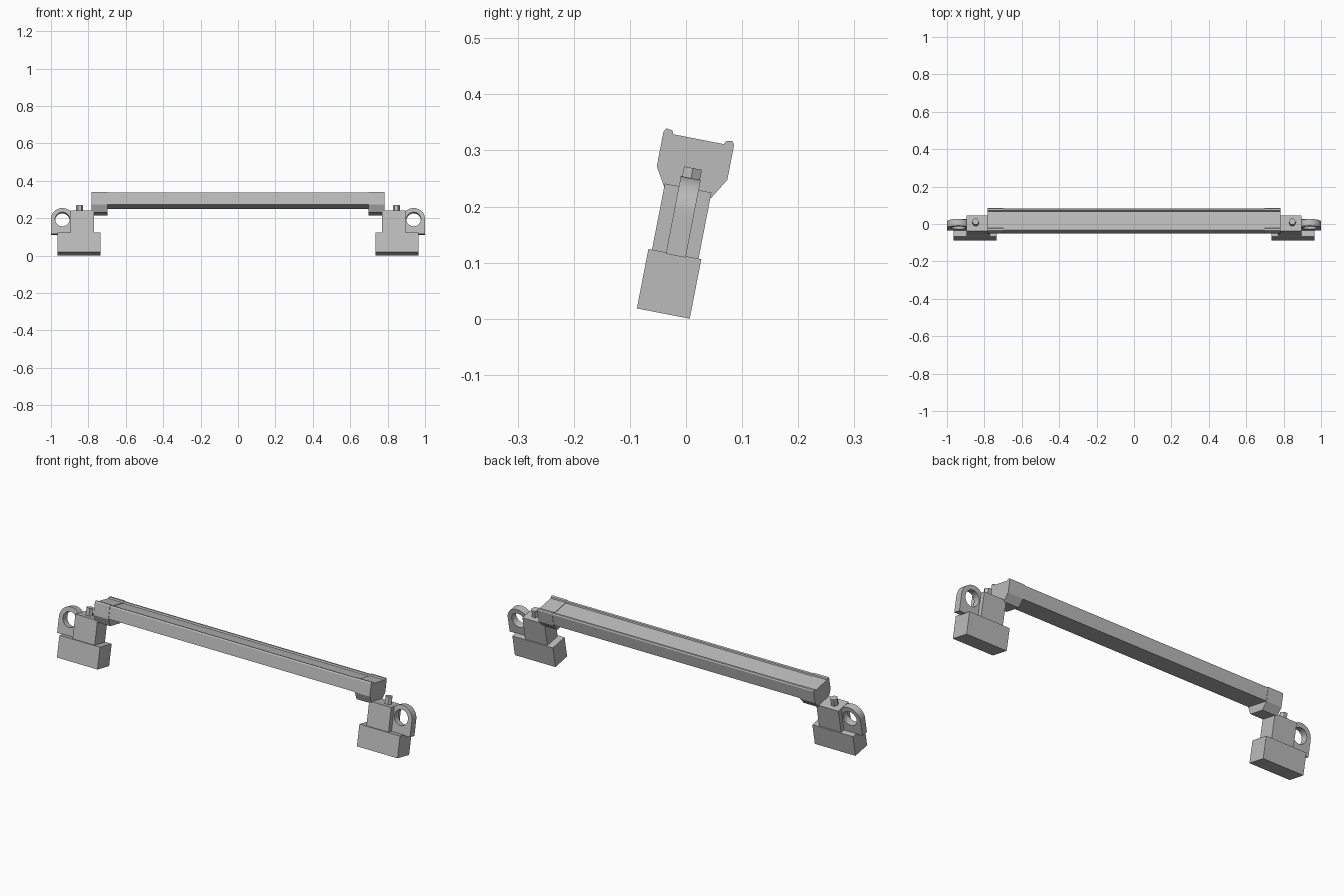
import bpy, bmesh, math

if "Cube" in bpy.data.objects:
    bpy.data.objects.remove(bpy.data.objects["Cube"], do_unlink=True)

TILT = math.radians(-11)   # the whole rail leans backward about x
MID = -0.039               # centre plane of rail, lug and pin in depth

grey = bpy.data.materials.new("plain_grey")
grey.use_nodes = True
COLOUR = (0.5, 0.5, 0.5, 1)
grey.diffuse_color = COLOUR
grey.node_tree.nodes["Principled BSDF"].inputs["Base Color"].default_value = COLOUR


def finish(name, bm, mirror=True, smooth=False):
    bmesh.ops.recalc_face_normals(bm, faces=bm.faces)
    mesh = bpy.data.meshes.new(name)
    bm.to_mesh(mesh)
    bm.free()
    mesh.materials.append(grey)
    obj = bpy.data.objects.new(name, mesh)
    bpy.context.collection.objects.link(obj)
    obj.rotation_euler.x = TILT
    if smooth:
        bpy.ops.object.select_all(action='DESELECT')
        obj.select_set(True)
        bpy.context.view_layer.objects.active = obj
        bpy.ops.object.shade_smooth_by_angle(angle=math.radians(30))
    if mirror:
        mod = obj.modifiers.new("mirror", 'MIRROR')
        mod.use_mirror_merge = False
    return obj


def extrude_x(name, profile, x0, x1, mirror=True):
    """Sweep a depth/height profile along x."""
    bm = bmesh.new()
    face = bm.faces.new([bm.verts.new((x0, u, w)) for u, w in profile])
    out = bmesh.ops.extrude_face_region(bm, geom=[face])
    verts = [g for g in out["geom"] if isinstance(g, bmesh.types.BMVert)]
    bmesh.ops.translate(bm, verts=verts, vec=(x1 - x0, 0, 0))
    return finish(name, bm, mirror)


def box(name, x0, x1, u0, u1, w0, w1):
    return extrude_x(name, [(u0, w0), (u1, w0), (u1, w1), (u0, w1)], x0, x1)


def symmetric(half):
    """Half profile (offset from MID, height), closed by its reflection."""
    return [(MID + d, w) for d, w in half] + [(MID - d, w) for d, w in reversed(half)]


# Rail with raised rims along its top edges
extrude_x("rail", symmetric([(0.062, 0.258), (0.062, 0.318), (0.058, 0.324),
                             (0.049, 0.323), (0.046, 0.316)]), -0.70, 0.70, mirror=False)

# End caps, tapering underneath
extrude_x("rail_end_cap", symmetric([(0.042, 0.22), (0.064, 0.257), (0.064, 0.32),
                                     (0.06, 0.3265), (0.049, 0.325), (0.046, 0.3185)]),
          0.698, 0.783)

# Feet and the blocks standing on them
box("foot", 0.735, 0.965, -0.0895, 0.0065, 0.0015, 0.1095)
box("upright_block", 0.77, 0.895, -0.083, 0.0015, 0.1, 0.2295)

# Lug: arched plate with a round hole
CX, CW, R, HOLE, DROP = 0.939, 0.187, 0.061, 0.0385, 0.08
corner = math.atan2(DROP, R)
angles = sorted([i * math.tau / 48 for i in range(48)]
                + [math.pi + corner, math.tau - corner])


def outer_radius(a):
    if math.sin(a) >= -1e-6:
        return R
    return min(R / max(abs(math.cos(a)), 1e-6), DROP / abs(math.sin(a)))


bm = bmesh.new()
rings = []
for a in angles:
    ring = []
    for r, u in ((HOLE, -0.0575), (outer_radius(a), -0.0575),
                 (outer_radius(a), -0.0215), (HOLE, -0.0215)):
        ring.append(bm.verts.new((CX + r * math.cos(a), u, CW + r * math.sin(a))))
    rings.append(ring)
for i, ring in enumerate(rings):
    nxt = rings[(i + 1) % len(rings)]
    for j in range(4):
        k = (j + 1) % 4
        bm.faces.new((ring[j], ring[k], nxt[k], nxt[j]))
finish("lug", bm, smooth=True)

# Hexagonal pin on top of each block
bm = bmesh.new()
bmesh.ops.create_cone(bm, cap_ends=True, segments=6, radius1=0.0185, radius2=0.0185, depth=0.05)
xs = max(v.co.x for v in bm.verts)
if xs < 0.018:   # keep a corner pointing outward
    for v in bm.verts:
        v.co.x, v.co.y = v.co.y, -v.co.x
bmesh.ops.translate(bm, verts=bm.verts, vec=(0.847, MID, 0.241))
finish("hex_pin", bm)
